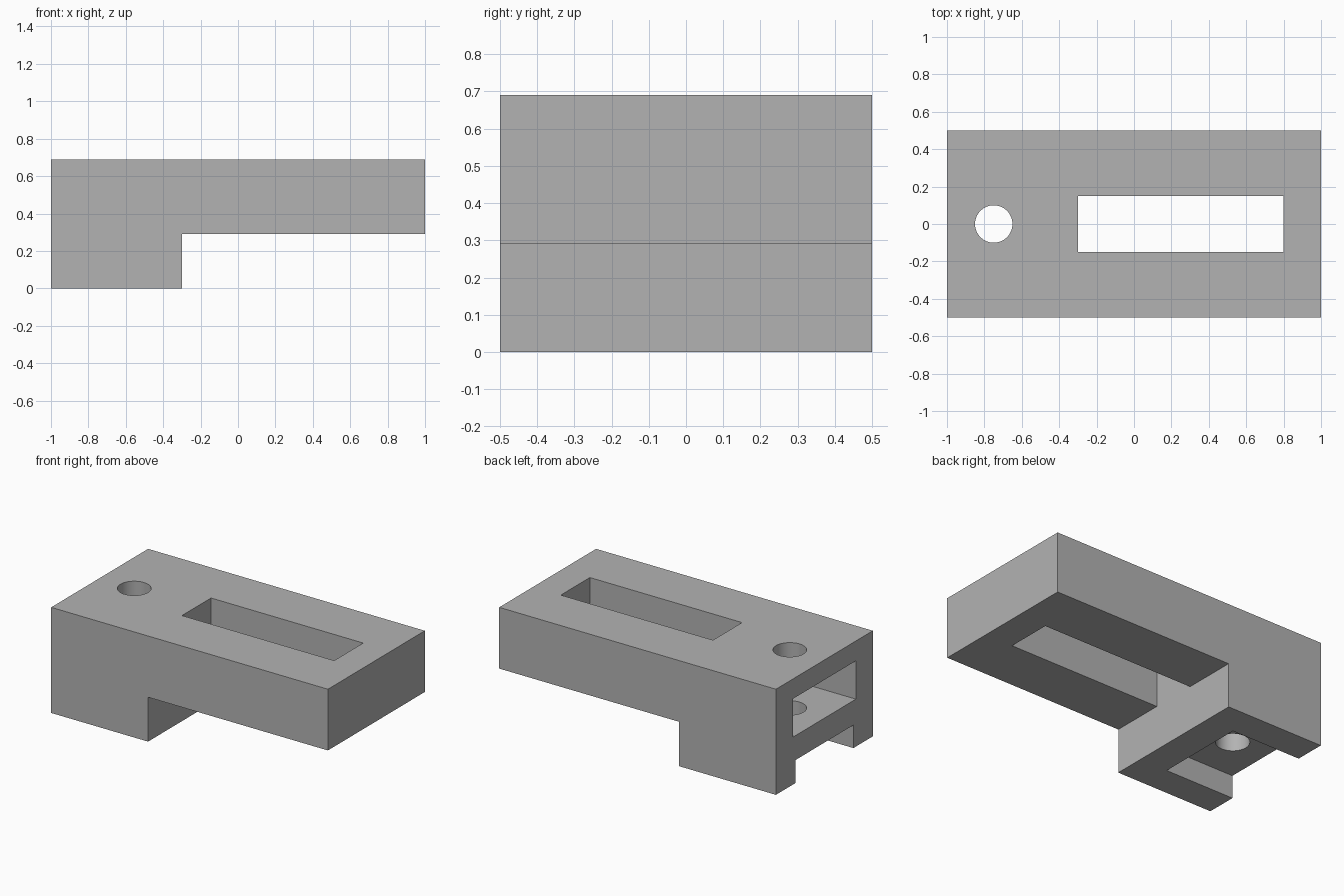
import bpy
import bmesh

cube = bpy.data.objects.get("Cube")
if cube:
    bpy.data.objects.remove(cube, do_unlink=True)

WIDTH, HEIGHT = 1.0, 0.69

grey = bpy.data.materials.new("Plain Grey")
grey.use_nodes = True
colour = (0.45, 0.45, 0.45, 1)
grey.diffuse_color = colour
grey.node_tree.nodes["Principled BSDF"].inputs["Base Color"].default_value = colour


def mesh_object(name, bm):
    bmesh.ops.recalc_face_normals(bm, faces=bm.faces)
    mesh = bpy.data.meshes.new(name)
    bm.to_mesh(mesh)
    bm.free()
    mesh.materials.append(grey)
    obj = bpy.data.objects.new(name, mesh)
    bpy.context.collection.objects.link(obj)
    return obj


def extruded_profile(name, profile, width):
    """Extrude an XZ outline along Y, centred on y = 0."""
    bm = bmesh.new()
    face = bm.faces.new([bm.verts.new((x, -width / 2, z)) for x, z in profile])
    result = bmesh.ops.extrude_face_region(bm, geom=[face])
    verts = [g for g in result["geom"] if isinstance(g, bmesh.types.BMVert)]
    bmesh.ops.translate(bm, verts=verts, vec=(0, width, 0))
    return mesh_object(name, bm)


def box(name, x, z, width):
    (x0, x1), (z0, z1) = x, z
    return extruded_profile(name, [(x0, z0), (x1, z0), (x1, z1), (x0, z1)], width)


# L-shaped block: raised body with a foot at one end
block = extruded_profile("bracket_block", [
    (-1, 0), (-0.3, 0), (-0.3, 0.29), (1, 0.29), (1, HEIGHT), (-1, HEIGHT)], WIDTH)

# Long slot, end pocket and notch under the foot
cutters = [
    box("slot_cutter", (-0.3, 0.8), (0.2, 0.8), 0.3),
    box("pocket_cutter", (-1.1, -0.5), (0.31, 0.56), 0.65),
    box("notch_cutter", (-1.1, -0.5), (-0.1, 0.15), 0.6),
]

# Round vertical hole
bpy.ops.mesh.primitive_cylinder_add(vertices=64, radius=0.1, depth=1,
                                    location=(-0.75, 0, HEIGHT / 2))
hole = bpy.context.object
hole.name = "hole_cutter"
hole.data.materials.append(grey)
cutters.append(hole)

# Cut every opening, then discard the cutters
bpy.context.view_layer.objects.active = block
for cutter in cutters:
    cutter.hide_render = True
    cut = block.modifiers.new(cutter.name, "BOOLEAN")
    cut.operation = "DIFFERENCE"
    cut.solver = "EXACT"
    cut.object = cutter
    bpy.ops.object.modifier_apply(modifier=cut.name)
    bpy.data.objects.remove(cutter, do_unlink=True)

# Smooth hole wall, sharp block edges
bpy.ops.object.select_all(action="DESELECT")
block.select_set(True)
bpy.context.view_layer.objects.active = block
bpy.ops.object.shade_smooth_by_angle()
